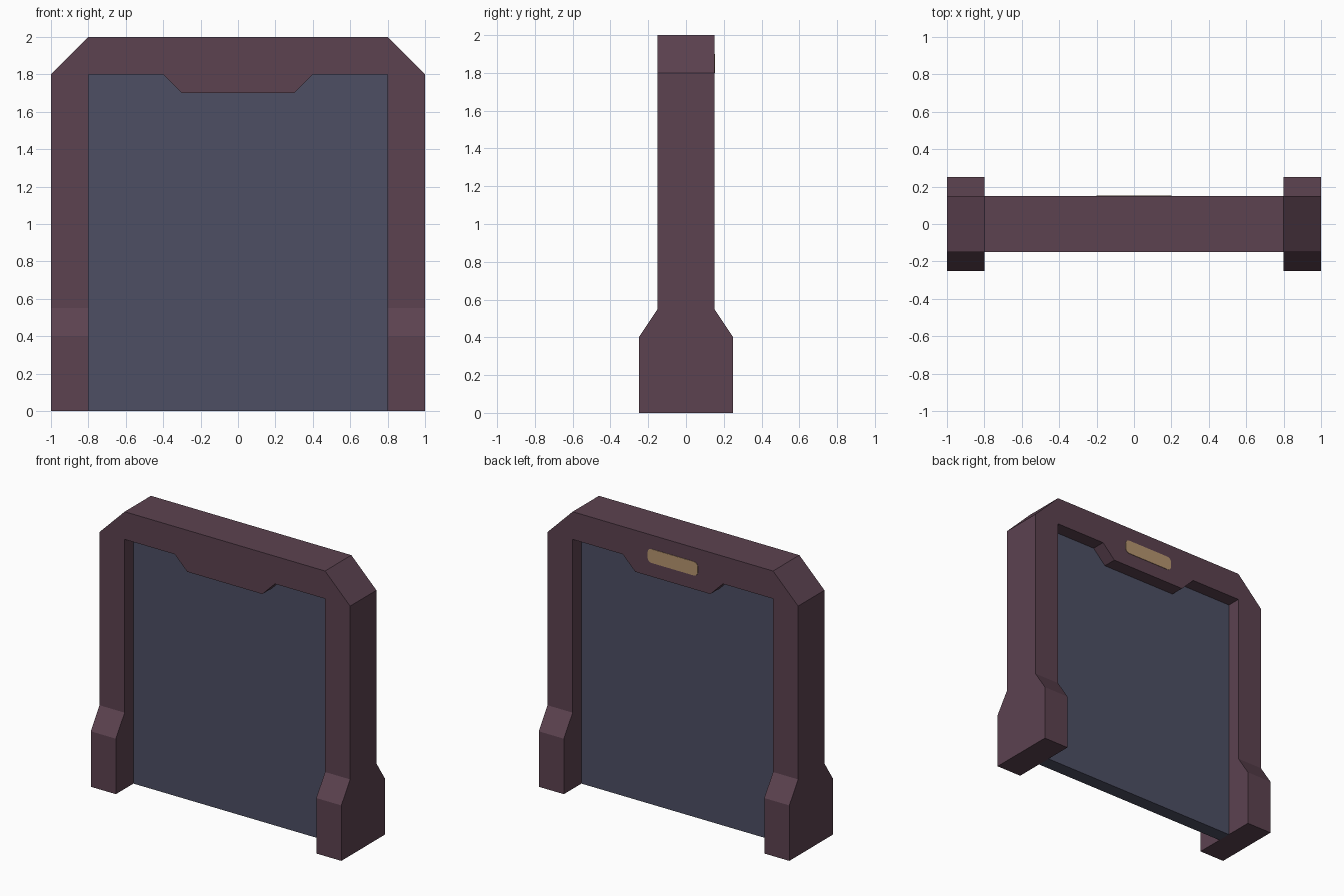
import bpy, bmesh, math

if "Cube" in bpy.data.objects:
    bpy.data.objects.remove(bpy.data.objects["Cube"])


def srgb(r, g, b):
    def lin(c):
        c /= 255
        return c / 12.92 if c <= 0.04045 else ((c + 0.055) / 1.055) ** 2.4
    return (lin(r), lin(g), lin(b), 1)


def material(name, rgb):
    m = bpy.data.materials.new(name)
    m.diffuse_color = srgb(*rgb)
    m.use_nodes = True
    m.node_tree.nodes["Principled BSDF"].inputs["Base Color"].default_value = m.diffuse_color
    return m


def extrude_profile(points, y0, y1):
    """Closed x-z outline extruded along y."""
    bm = bmesh.new()
    face = bm.faces.new([bm.verts.new((x, y0, z)) for x, z in points])
    ext = bmesh.ops.extrude_face_region(bm, geom=[face])
    verts = [v for v in ext["geom"] if isinstance(v, bmesh.types.BMVert)]
    bmesh.ops.translate(bm, verts=verts, vec=(0, y1 - y0, 0))
    bmesh.ops.recalc_face_normals(bm, faces=bm.faces)
    return bm


def finish(bm, name, mat):
    bmesh.ops.recalc_face_normals(bm, faces=bm.faces)
    me = bpy.data.meshes.new(name)
    bm.to_mesh(me)
    bm.free()
    me.materials.append(mat)
    ob = bpy.data.objects.new(name, me)
    bpy.context.collection.objects.link(ob)
    return ob


def mirrored(half):
    return half + [(-x, z) for x, z in reversed(half)]


frame_mat = material("dark plum", (92, 66, 80))
panel_mat = material("slate blue", (77, 79, 100))
plate_mat = material("tan", (183, 150, 112))

# Door frame: arch with chamfered corners and a lowered lintel centre
outer = [(-1, 0), (-1, 1.8), (-0.8, 2)]
inner = [(0.8, 0), (0.8, 1.8), (0.4, 1.8), (0.3, 1.7)]
bm = extrude_profile(mirrored(outer) + mirrored(inner), -0.15, 0.15)
# Flared feet: cut the posts, then widen everything below the slope
for z in (0.4, 0.55):
    bmesh.ops.bisect_plane(bm, geom=bm.verts[:] + bm.edges[:] + bm.faces[:],
                           plane_co=(0, 0, z), plane_no=(0, 0, 1))
for v in bm.verts:
    if v.co.z < 0.45:
        v.co.y = math.copysign(0.25, v.co.y)
finish(bm, "door_frame", frame_mat)

# Recessed door panel
panel = [(-0.8, 0), (-0.8, 1.8)]
finish(extrude_profile(mirrored(panel), -0.05, 0.05), "door_panel", panel_mat)

# Rounded sign plate on the back of the lintel
r, hw, hh, cz = 0.03, 0.2, 0.05, 1.85
plate = []
for k, (sx, sz) in enumerate([(1, 1), (-1, 1), (-1, -1), (1, -1)]):
    for i in range(4):
        a = math.pi / 2 * (k + i / 3)
        plate.append((sx * (hw - r) + r * math.cos(a),
                      cz + sz * (hh - r) + r * math.sin(a)))
finish(extrude_profile(plate, 0.149, 0.153), "sign_plate", plate_mat)
